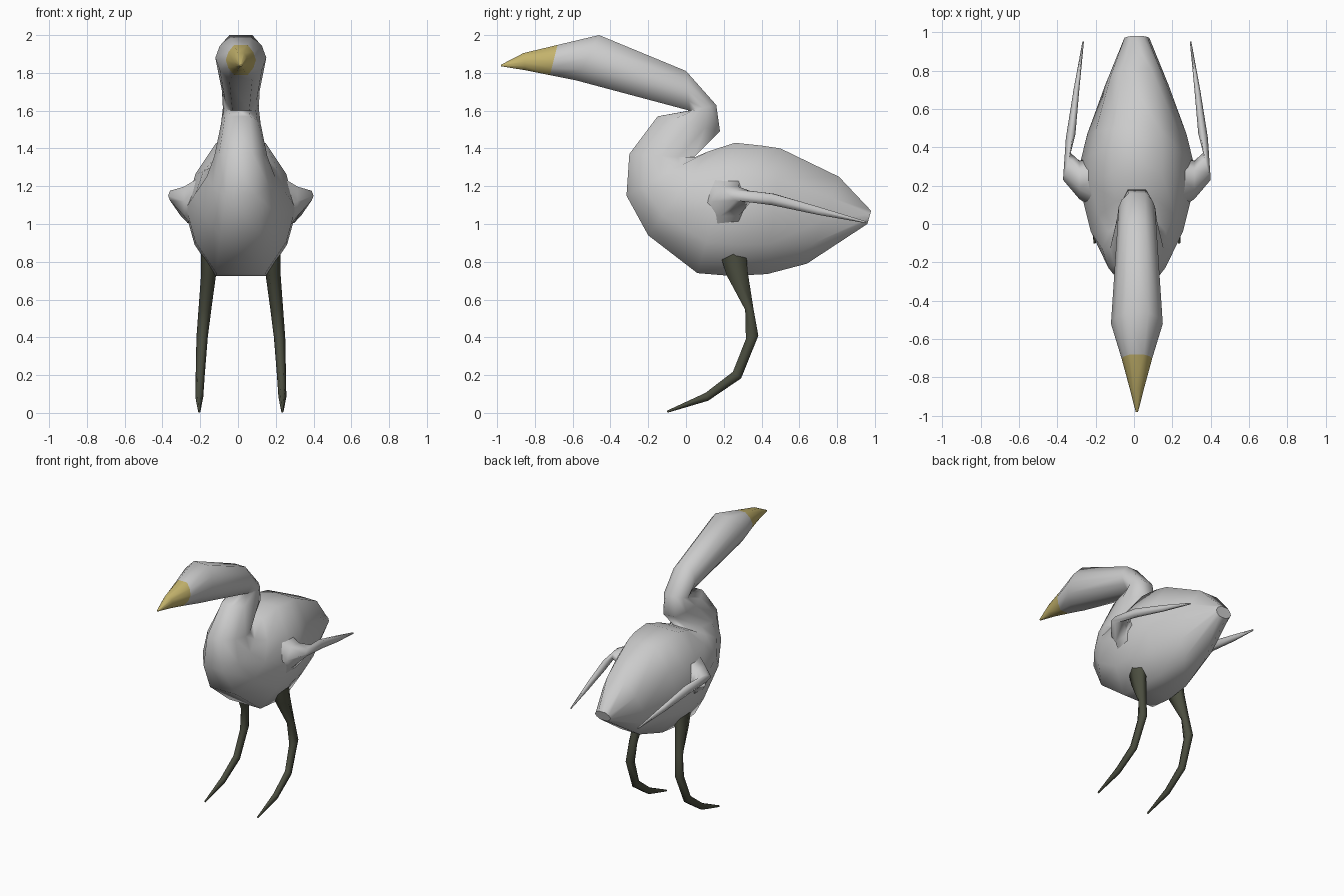
import bpy, bmesh
from mathutils import Vector
from math import cos, sin, pi

if "Cube" in bpy.data.objects:
    bpy.data.objects.remove(bpy.data.objects["Cube"])

CX = 0.015  # the bird sits slightly off the centre line

# unit cross-sections: (sideways, up)
BODY = [(1, 0), (.83, .52), (.45, 1), (-.45, 1), (-.83, .52),
        (-1, 0), (-.83, -.52), (-.45, -1), (.45, -1), (.83, -.52)]
HEX = [(cos(i * pi / 3), sin(i * pi / 3)) for i in range(6)]


def material(name, color):
    m = bpy.data.materials.new(name)
    m.diffuse_color = color
    m.use_nodes = True
    m.node_tree.nodes["Principled BSDF"].inputs["Base Color"].default_value = m.diffuse_color
    return m


def loft(name, section, rings, mat=None):
    """Skin rings given as (centre, u axis, v axis) and cap both ends."""
    bm = bmesh.new()
    loops = [[bm.verts.new(Vector(c) + Vector(u) * a + Vector(v) * b) for a, b in section]
             for c, u, v in rings]
    n = len(section)
    for lo, hi in zip(loops, loops[1:]):
        for i in range(n):
            j = (i + 1) % n
            bm.faces.new((lo[i], lo[j], hi[j], hi[i]))
    bm.faces.new(loops[0])
    bm.faces.new(loops[-1][::-1])
    bmesh.ops.recalc_face_normals(bm, faces=bm.faces)
    for f in bm.faces:
        f.smooth = len(f.verts) == 4
    me = bpy.data.meshes.new(name)
    bm.to_mesh(me)
    bm.free()
    if mat:
        me.materials.append(mat)
    ob = bpy.data.objects.new(name, me)
    bpy.context.collection.objects.link(ob)
    return ob


def side_ring(y0, z0, y1, z1, hw):
    """Ring from its lower/front and upper/back points in the side view."""
    return ((CX, (y0 + y1) / 2, (z0 + z1) / 2), (hw, 0, 0),
            (0, (y1 - y0) / 2, (z1 - z0) / 2))


yellow = material("beak_yellow", (0.55, 0.45, 0.15, 1))
dark = material("leg_dark", (0.07, 0.075, 0.05, 1))

# head, neck and body in one skin
beak_base = (-.72, 1.788, -.68, 1.948, .08)
loft("body", BODY, [side_ring(*r) for r in [
    beak_base,
    (-.58, 1.76, -.46, 2.00, .135),
    (.02, 1.60, .00, 1.81, .10),
    (.02, 1.60, .16, 1.63, .095),
    (-.15, 1.57, .18, 1.49, .105),
    (-.30, 1.37, .04, 1.35, .14),
    (-.315, 1.15, .05, 1.355, .18),
    (-.20, .94, .12, 1.385, .24),
    (.06, .74, .26, 1.43, .29),
    (.24, .725, .40, 1.415, .295),
    (.43, .735, .50, 1.40, .26),
    (.64, .79, .81, 1.25, .165),
    (.96, 1.00, .98, 1.07, .065)]])

# beak
loft("beak", BODY, [side_ring(*r) for r in [
    beak_base,
    (-.85, 1.814, -.86, 1.905, .038),
    (-.98, 1.835, -.98, 1.843, .006)]], yellow)

for side, s in (("right", 1), ("left", -1)):
    # wing: a cone-like shoulder that bends back into a thin spike
    wing = [((.18, .20, 1.08), (0, .15, 0), (0, 0, .22)),
            ((.30, .23, 1.12), (0, .10, 0), (0, 0, .09)),
            ((.365, .30, 1.15), (-.02, .07, 0), (0, 0, .03)),
            ((.345, .46, 1.13), (-.025, .01, 0), (0, 0, .035)),
            ((.315, .70, 1.07), (-.015, 0, 0), (0, 0, .025)),
            ((.28, .95, 1.01), (-.004, 0, 0), (0, 0, .006))]
    loft(side + "_wing", HEX,
         [((CX + s * c[0], c[1], c[2]), (s * u[0], u[1], u[2]), v) for c, u, v in wing])

    # leg: x, y, z, half width, half depth vector (y, z)
    leg = [(.16, .25, .84, .05, .08, .0),
           (.17, .27, .74, .04, .065, .01),
           (.19, .335, .55, .034, .025, .005),
           (.205, .35, .40, .03, .038, .01),
           (.215, .27, .20, .024, .025, -.02),
           (.22, .11, .085, .021, .008, -.024),
           (.22, -.10, .006, .006, .002, -.006)]
    loft(side + "_leg", HEX,
         [((CX + s * x, y, z), (w, 0, 0), (0, dy, dz)) for x, y, z, w, dy, dz in leg], dark)
